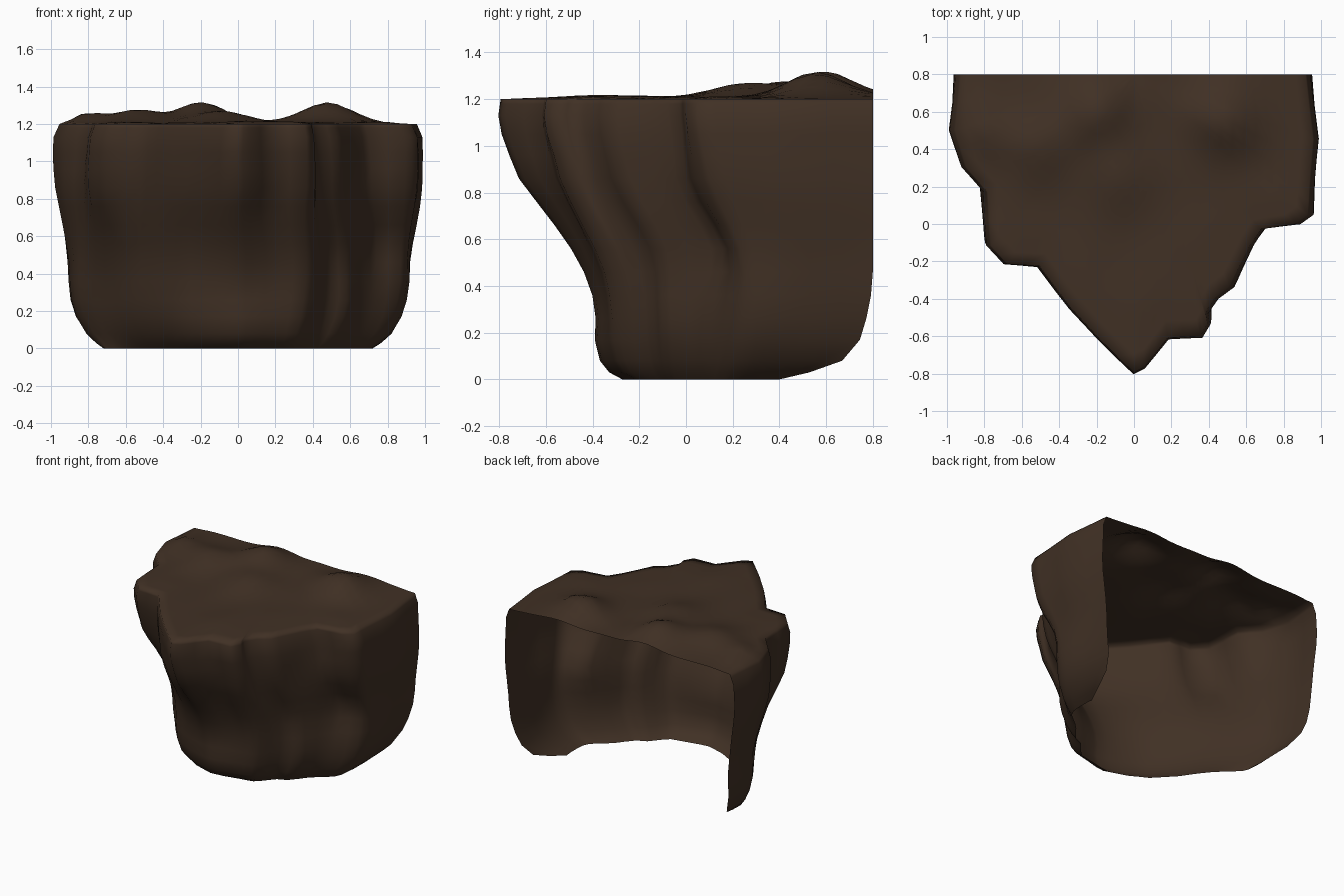
import bpy, math
from mathutils import Vector, noise

if "Cube" in bpy.data.objects:
    bpy.data.objects.remove(bpy.data.objects["Cube"])

# Cliff outline seen from above, left back corner round the front to right back corner:
# (x, y at the brow, x, y near the foot)
OUTLINE = [
    (-.97, .80, -.90, .80), (-1.0, .50, -.90, .58), (-.94, .30, -.88, .48), (-.82, .17, -.83, .39),
    (-.80, -.12, -.76, .29), (-.71, -.22, -.66, .15), (-.53, -.23, -.52, -.03), (-.35, -.46, -.34, -.25),
    (-.19, -.63, -.18, -.34), (0, -.81, 0, -.39), (.06, -.78, .08, -.38), (.19, -.62, .22, -.34),
    (.37, -.61, .35, -.31), (.41, -.54, .41, -.25), (.40, -.48, .45, -.20), (.45, -.40, .50, -.14),
    (.53, -.34, .59, -.10), (.58, -.24, .64, -.03), (.64, -.13, .69, .04), (.71, -.03, .75, .10),
    (.90, 0, .87, .20), (.97, .05, .90, .27), (.98, .20, .91, .36), (1.0, .45, .91, .54), (.96, .80, .90, .80)]

# Profiles against height: blend towards the foot outline, and inward curl of each side
TAPER = [(0, 1), (.32, 1), (.5, .86), (.7, .52), (.84, .24), (1.1, 0), (1.2, 0)]
CURL_X = [(0, .79), (.05, .87), (.12, .93), (.22, .98), (.35, 1), (.95, 1), (1.12, .99), (1.2, .955)]
CURL_FRONT = [(0, .68), (.03, .82), (.08, .93), (.17, 1), (1.1, 1), (1.2, .98)]
CURL_BACK = [(0, .5), (.03, .66), (.07, .82), (.12, .90), (.2, .95), (.4, 1), (1.2, 1)]
LEVELS = [0, .03, .08, .17, .26, .36, .46, .56, .66, .76, .86, .96, 1.05, 1.13, 1.18, 1.2]

# Mounds on the top: x, y, height, radius
MOUNDS = [(-.2, .6, .11, .18), (.47, .56, .11, .18), (-.08, .25, .06, .18),
          (-.54, .42, .065, .19), (-.84, .5, .06, .12), (.15, -.4, .01, .2)]


def curve(pts, v):
    for (a, fa), (b, fb) in zip(pts, pts[1:]):
        if v <= b:
            return fa + (fb - fa) * (v - a) / (b - a)
    return pts[-1][1]


def lerp(a, b, t):
    return a + (b - a) * t


# Split each outline segment in two
outline = []
for p, q in zip(OUTLINE, OUTLINE[1:]):
    outline += [p, tuple(lerp(a, b, .5) for a, b in zip(p, q))]
outline.append(OUTLINE[-1])
n = len(outline)


def wall_point(p, z):
    t = curve(TAPER, z)
    x = lerp(p[0], p[2], t) * curve(CURL_X, z)
    y = lerp(p[1], p[3], t)
    at_back = y > .79
    # the back of the foot curls forward, fading out towards the front
    back = min(1, max(0, (y + .1) / .9))
    y *= lerp(1, curve(CURL_BACK, z), back) if y > 0 else curve(CURL_FRONT, z)
    # hollow above the swollen foot, on the right shoulder
    side = max(0, 1 - abs(p[0] - .72) / .3)
    if p[1] < .25:
        y += .08 * side * math.exp(-((z - .55) / .18) ** 2)
    # craggy relief, faded at the brow
    k = .02 * min(1, (1.25 - z) * 4)
    d = noise.noise_vector(Vector((x * 3, y * 3, z * 3.2)))
    return (x + d.x * k, y if at_back else min(.8, y + d.y * k), z)


def top_point(x, y, s):
    m = sum(h * math.exp(-((x - a) ** 2 + (y - b) ** 2) / (r * r)) for a, b, h, r in MOUNDS)
    m += .008 + .01 * noise.noise(Vector((x * 4, y * 4, 5)))
    return (x, y, 1.2 + m * min(1, (1 - s) * 7))


# Walls, open at the back and underneath
verts = [wall_point(p, z) for z in LEVELS for p in outline]
brow = verts[-n:]

# Top, rings closing on the middle of the back edge
RINGS = 16
for k in range(1, RINGS):
    s = 1 - k / RINGS
    verts += [top_point(x * s, .8 + (y - .8) * s, s) for x, y, _ in brow]
verts.append(top_point(0, .8, 0))

rows = len(LEVELS) + RINGS - 1
faces = [(r * n + i, r * n + i + 1, (r + 1) * n + i + 1, (r + 1) * n + i)
         for r in range(rows - 1) for i in range(n - 1)]
last = (rows - 1) * n
faces += [(last + i, last + i + 1, len(verts) - 1) for i in range(n - 1)]

mesh = bpy.data.meshes.new("cliff_rock")
mesh.from_pydata(verts, [], faces)
rock = bpy.data.objects.new("cliff_rock", mesh)
bpy.context.collection.objects.link(rock)

# Dark brown stone
mat = bpy.data.materials.new("dark_brown_stone")
mat.diffuse_color = (.052, .030, .018, 1)
mat.use_nodes = True
mat.node_tree.nodes["Principled BSDF"].inputs["Base Color"].default_value = mat.diffuse_color
mesh.materials.append(mat)

bpy.context.view_layer.objects.active = rock
rock.select_set(True)
bpy.ops.object.shade_smooth_by_angle(angle=math.radians(85))
